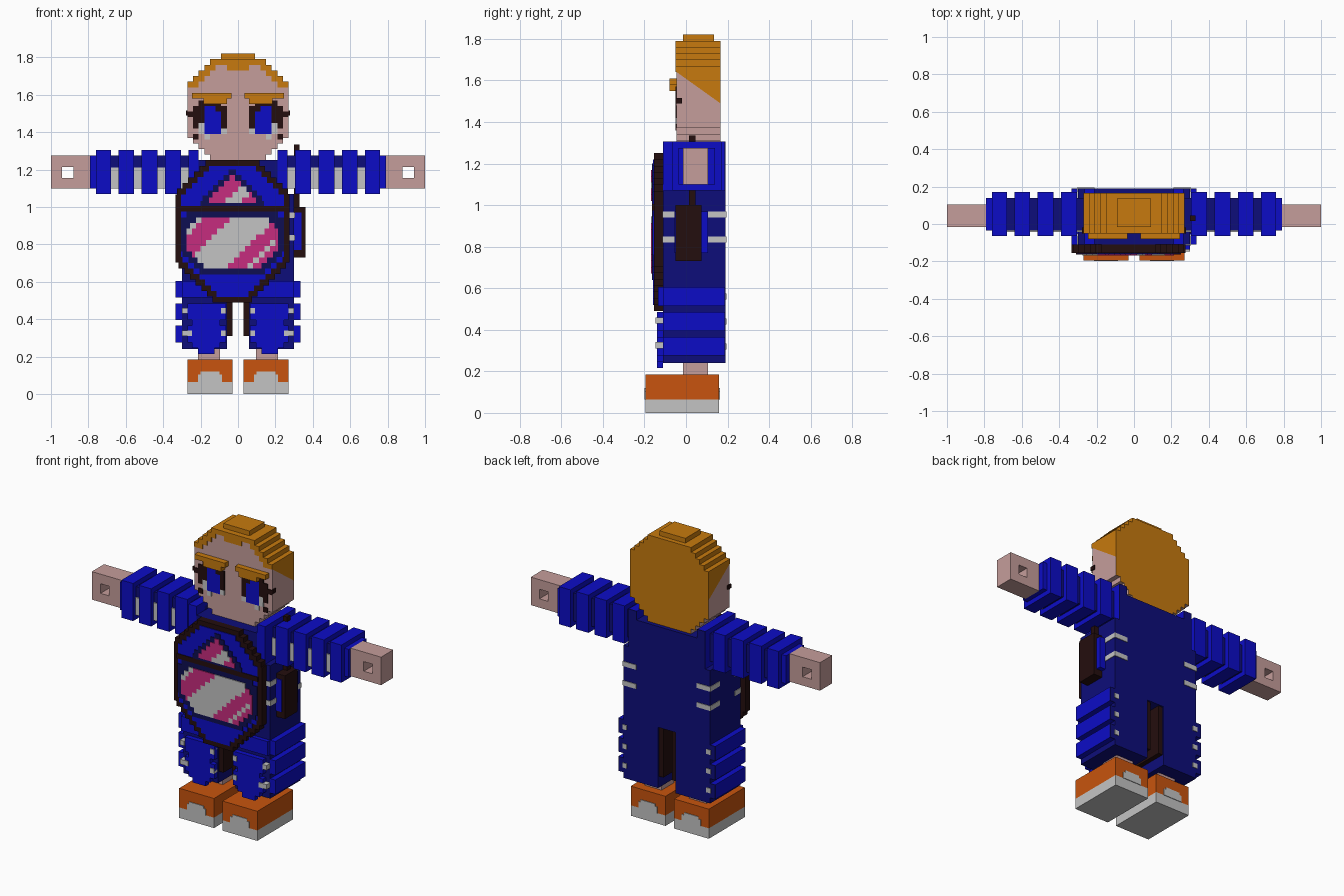
import bpy, bmesh, math
from mathutils import Vector

if "Cube" in bpy.data.objects:
    bpy.data.objects.remove(bpy.data.objects["Cube"])


def make_mat(name, rgb):
    lin = [((c / 255 + 0.055) / 1.055) ** 2.4 if c > 10 else c / 255 / 12.92 for c in rgb]
    m = bpy.data.materials.new(name)
    m.use_nodes = True
    m.diffuse_color = (*lin, 1)
    m.node_tree.nodes["Principled BSDF"].inputs["Base Color"].default_value = (*lin, 1)
    return m


BLUE = make_mat("bright_blue", (12, 12, 198))
NAVY = make_mat("navy", (13, 13, 122))
DEEP = make_mat("deep_navy", (14, 14, 82))
SKIN = make_mat("skin", (197, 157, 155))
HAIR = make_mat("hair", (199, 122, 14))
DARK = make_mat("dark_brown", (36, 14, 14))
WHITE = make_mat("light_grey", (196, 196, 196))
PINK = make_mat("pink", (198, 44, 126))
ORANGE = make_mat("orange", (200, 84, 14))
V = 0.03  # block size


def finish(bm, name, mats):
    bmesh.ops.recalc_face_normals(bm, faces=bm.faces[:])
    me = bpy.data.meshes.new(name)
    bm.to_mesh(me)
    bm.free()
    for m in mats:
        me.materials.append(m)
    ob = bpy.data.objects.new(name, me)
    bpy.context.collection.objects.link(ob)
    return ob


def boxes(name, mat, items, mirror=False):
    """Boxes given as x0, x1, y0, y1, z0, z1; optionally repeated on -x."""
    bm = bmesh.new()
    if mirror:
        items = list(items) + [(-b, -a, *r) for a, b, *r in items]
    for x0, x1, y0, y1, z0, z1 in items:
        vs = bmesh.ops.create_cube(bm, size=1)["verts"]
        bmesh.ops.scale(bm, vec=(x1 - x0, y1 - y0, z1 - z0), verts=vs)
        bmesh.ops.translate(bm, vec=((x0 + x1) / 2, (y0 + y1) / 2, (z0 + z1) / 2), verts=vs)
    return finish(bm, name, [mat])


def stepped_bm(rows, y0, y1):
    """Stepped outline from rows (z0, z1, x0, x1), extruded from y0 to y1."""
    pts = []
    for z0, z1, a, b in rows:
        pts += [(b, z0), (b, z1)]
    for z0, z1, a, b in reversed(rows):
        pts += [(a, z1), (a, z0)]
    clean = []
    for i, p in enumerate(pts):  # drop points along straight runs
        q, n = pts[i - 1], pts[(i + 1) % len(pts)]
        if not (abs(p[0] - q[0]) < 1e-5 and abs(p[0] - n[0]) < 1e-5):
            clean.append(p)
    bm = bmesh.new()
    f = bm.faces.new([bm.verts.new((x, y0, z)) for x, z in clean])
    g = bmesh.ops.extrude_face_region(bm, geom=[f])["geom"]
    bmesh.ops.translate(bm, vec=(0, y1 - y0, 0), verts=[v for v in g if isinstance(v, bmesh.types.BMVert)])
    bmesh.ops.recalc_face_normals(bm, faces=bm.faces[:])
    return bm


def oct_rows(x0, x1, z0, z1, low, high, step=V):
    """Rows of an octagon with corner cuts of size low and high."""
    n = round((z1 - z0) / step)
    h = (z1 - z0) / n
    rows = []
    for i in range(n):
        c = max(0, low - i * h, high - (n - 1 - i) * h)
        rows.append((z0 + i * h, z0 + (i + 1) * h, x0 + c, x1 - c))
    return rows


# Head: skin in front, hair on the back and above a sloping side line
rows = oct_rows(-0.27, 0.27, 1.25, 1.79, 0.12, 0.12)
bm = stepped_bm(rows, -0.045, 0.165)
a, n = Vector((0, -0.045, 1.64)), Vector((0, 0.15, 0.21)).normalized()
bmesh.ops.bisect_plane(bm, geom=bm.verts[:] + bm.edges[:] + bm.faces[:], plane_co=a, plane_no=n)
for f in bm.faces:
    above = (f.calc_center_median() - a).dot(n) > 0
    f.material_index = int(f.normal.y > 0.5 or (above and f.normal.y > -0.5))
finish(bm, "head", [SKIN, HAIR])
boxes("hair_tuft", HAIR, [(-0.09, 0.09, -0.015, 0.135, 1.79, 1.82)])
FY = (-0.051, -0.045)
fringe = [(0, 0.15, 1.76), (0, 0.06, 1.73), (0.12, 0.18, 1.73), (0.15, 0.21, 1.70),
          (0.18, 0.24, 1.67), (0.21, 0.27, 1.64)]
boxes("fringe", HAIR, [(a, b, *FY, z, z + V) for a, b, z in fringe], True)
boxes("eyebrows", HAIR, [(0.035, 0.245, -0.08, -0.045, 1.58, 1.61),
                         (0.06, 0.185, -0.08, -0.045, 1.55, 1.58)], True)

# Eyes as block patterns, written from the outer corner inward
EYE = ["..DDDD.",
       ".DDBBDD",
       "DDDBBBD",
       ".DDBBBD",
       ".DWBBBD",
       "..WBBBW",
       ".D.W..."]
for key, nm, mat in (("D", "eye_outline", DARK), ("B", "iris", BLUE), ("W", "eye_white", WHITE)):
    cells = [(0.27 - V * (c + 1), 0.27 - V * c, *FY, 1.54 - V * r, 1.57 - V * r)
             for r, line in enumerate(EYE) for c, ch in enumerate(line) if ch == key]
    boxes(nm, mat, cells, True)
boxes("lash_tips", DARK, [(0.27, 0.278, -0.051, -0.02, 1.49, 1.515)], True)

# Torso, shoulders and legs
Y = (-0.11, 0.19)
boxes("torso", NAVY, [(-0.30, 0.30, *Y, 0.62, 1.07), (-0.21, 0.21, *Y, 1.07, 1.25)])
boxes("shoulders", BLUE, [(0.21, 0.265, -0.11, 0.184, 1.07, 1.305)], True)
boxes("shoulder_backs", NAVY, [(0.21, 0.265, 0.184, 0.19, 1.07, 1.305)], True)
boxes("legs", NAVY, [(0.06, 0.30, *Y, 0.24, 0.62)], True)
boxes("inner_legs", DARK, [(0.03, 0.06, -0.10, 0.18, 0.31, 0.62)], True)
BANDS = (0.275, 0.395, 0.515)
boxes("leg_bands", BLUE, [(0.30, 0.335, -0.11, 0.184, z, z + 0.09) for z in BANDS], True)
boxes("leg_band_backs", NAVY, [(0.30, 0.335, 0.184, 0.19, z, z + 0.09) for z in BANDS], True)
boxes("knee_pads", BLUE, [(0.065, 0.30, -0.135, -0.11, 0.515, 0.605),
                          (0.065, 0.27, -0.14, -0.11, 0.395, 0.485),
                          (0.095, 0.245, -0.14, -0.11, 0.365, 0.395),
                          (0.065, 0.27, -0.14, -0.11, 0.275, 0.365),
                          (0.095, 0.245, -0.14, -0.11, 0.245, 0.275),
                          (0.125, 0.215, -0.14, -0.11, 0.215, 0.245)], True)
boxes("knee_marks", WHITE, [(a, b, -0.146, -0.11, z, z + V) for z, a, b in
                            ((0.43, 0.065, 0.092), (0.43, 0.27, 0.30),
                             (0.31, 0.065, 0.092), (0.31, 0.245, 0.30))], True)
boxes("leg_back_marks", WHITE, [(0.275, 0.305, 0.19, 0.194, z + V, z + 2 * V) for z in BANDS], True)

# Reflective strips wrapping the sides of the torso
strips = []
for z in (0.82, 0.94):
    strips += [(0.30, 0.304, 0.10, 0.194, z, z + V), (0.21, 0.30, 0.19, 0.194, z, z + V),
               (0.30, 0.304, -0.114, -0.05, z, z + V), (0.27, 0.30, -0.114, -0.11, z, z + V)]
boxes("torso_strips", WHITE, strips, True)

# Arms: narrow sleeve, wide rings, pale strips in the gaps, hands with a hole
GAPS = ((0.265, 0.305), (0.39, 0.43), (0.515, 0.555), (0.64, 0.68))
RINGS = ((0.305, 0.39), (0.43, 0.515), (0.555, 0.64), (0.68, 0.76))
boxes("sleeves", NAVY, [(0.21, 0.76, -0.035, 0.14, 1.10, 1.275)], True)
boxes("sleeve_rings", BLUE, [(a, b, -0.065, 0.17, 1.07, 1.305) for a, b in RINGS], True)
boxes("cuffs", BLUE, [(0.76, 0.79, -0.035, 0.14, 1.10, 1.275)], True)
boxes("sleeve_strips", WHITE, [(a, b, -0.042, -0.035, 1.10, 1.21) for a, b in GAPS], True)
HY = (-0.015, 0.105)
boxes("hands", SKIN, [(0.79, 0.88, *HY, 1.10, 1.275), (0.94, 1.0, *HY, 1.10, 1.275),
                      (0.88, 0.94, *HY, 1.10, 1.155), (0.88, 0.94, *HY, 1.215, 1.275)], True)

# Ankles and shoes
boxes("ankles", SKIN, [(0.095, 0.215, -0.015, 0.105, 0.18, 0.25)], True)
boxes("shoe_uppers", ORANGE, [(0.03, 0.27, -0.195, 0.16, 0.065, 0.185)], True)
boxes("soles", WHITE, [(0.03, 0.27, -0.195, 0.16, 0, 0.065)], True)
caps = []
for y0, y1 in ((-0.199, -0.195), (0.16, 0.164)):
    caps += [(0.085, 0.215, y0, y1, 0.065, 0.105), (0.10, 0.20, y0, y1, 0.105, 0.12)]
boxes("toe_and_heel_caps", WHITE, caps, True)

# Chest plate with a dark rim and blue panel
finish(stepped_bm(oct_rows(-0.335, 0.275, 0.49, 1.25, 0.20, 0.16), -0.155, -0.11), "chest_plate", [DARK])
finish(stepped_bm(oct_rows(-0.305, 0.245, 0.52, 1.22, 0.19, 0.15), -0.159, -0.15), "chest_panel", [BLUE])
boxes("chest_bar", DARK, [(-0.31, 0.25, -0.163, -0.155, 0.975, 1.005)])

# Two windows: a frame, then glass blocks coloured in diagonal stripes
low = oct_rows(-0.275, 0.215, 0.67, 0.945, 0.09, 0.05)
high = oct_rows(-0.155, 0.095, 1.02, 1.17, 0, 0.11)
finish(stepped_bm(oct_rows(-0.305, 0.245, 0.64, 0.975, 0.10, 0.03), -0.163, -0.155), "lower_frame", [DEEP])
finish(stepped_bm(oct_rows(-0.20, 0.14, 1.005, 1.20, 0, 0.15), -0.163, -0.155), "upper_frame", [DEEP])


def is_pink(x, z):
    s = x - z
    if z > 1:
        return s < -1.10 or s > -1.01
    return -1.12 < s < -0.98 or -0.735 < s < -0.63 or -0.60 < s < -0.54


panes = {True: [], False: []}
for z0, z1, a, b in low + high:
    count = max(1, round((b - a) / (V / 2)))
    w = (b - a) / count
    start = 0
    for i in range(1, count + 1):  # merge runs of one colour
        zc = (z0 + z1) / 2
        here = is_pink(a + (start + 0.5) * w, zc)
        if i == count or is_pink(a + (i + 0.5) * w, zc) != here:
            panes[here].append((a + start * w, a + i * w, -0.168, -0.160, z0, z1))
            start = i
boxes("window_glass", WHITE, panes[False])
boxes("window_stripes", PINK, panes[True])

# Side pouch on the model's left with its strap
boxes("pouch", DARK, [(0.30, 0.36, -0.05, 0.075, 0.73, 1.0)])
boxes("pouch_lining", BLUE, [(0.30, 0.34, -0.056, 0.105, 0.77, 0.97)])
boxes("pouch_strap", DARK, [(0.30, 0.33, 0.015, 0.045, 1.0, 1.335)])
